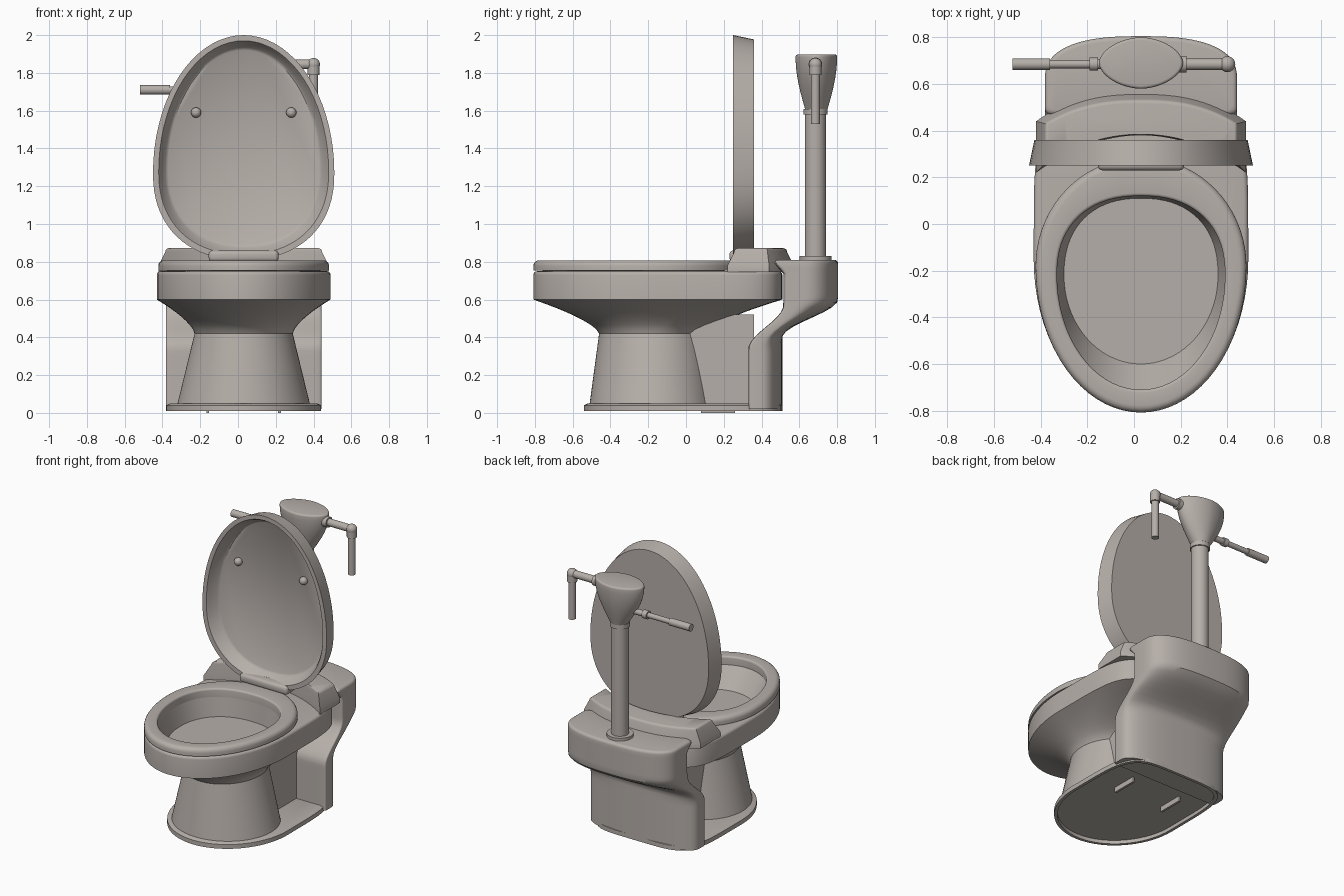
import bpy, bmesh, math
from mathutils import Vector

cube = bpy.data.objects.get("Cube")
if cube:
    bpy.data.objects.remove(cube)

CENTRE = 0.03       # x of the centre line
POINTS = 72         # points per outline
PIPE_Y = 0.685      # depth of the flush fittings

ceramic = bpy.data.materials.new("warm_grey_ceramic")
ceramic.use_nodes = True
ceramic.diffuse_color = (0.47, 0.43, 0.4, 1)
shader = ceramic.node_tree.nodes["Principled BSDF"]
shader.inputs["Base Color"].default_value = ceramic.diffuse_color


def finish(name, bm):
    bmesh.ops.recalc_face_normals(bm, faces=bm.faces)
    mesh = bpy.data.meshes.new(name)
    bm.to_mesh(mesh)
    bm.free()
    mesh.materials.append(ceramic)
    part = bpy.data.objects.new(name, mesh)
    bpy.context.collection.objects.link(part)
    bpy.ops.object.select_all(action="DESELECT")
    part.select_set(True)
    bpy.context.view_layer.objects.active = part
    bpy.ops.object.shade_smooth_by_angle(angle=math.radians(35))


# Outline helpers: every outline is a list of points at one height
def egg(width, front, mid, back, height, square_front=2, square_back=2):
    """Half width, front end, widest point and back end of a rounded outline."""
    outline = []
    for i in range(POINTS):
        angle = math.tau * i / POINTS
        c, s = math.cos(angle), math.sin(angle)
        power = 2 / (square_back if s >= 0 else square_front)
        reach = back - mid if s >= 0 else mid - front
        x = math.copysign(abs(c) ** power, c)
        y = math.copysign(abs(s) ** power, s)
        outline.append(Vector((CENTRE + width * x, mid + reach * y, height)))
    return outline


def at(outline, height):
    return [Vector((p.x, p.y, height)) for p in outline]


def inset(outline, distance, rise=0):
    low = min(p.y for p in outline)
    high = max(p.y for p in outline)
    width = max(p.x for p in outline) - CENTRE
    middle, depth = (low + high) / 2, (high - low) / 2
    sx, sy = 1 - distance / width, 1 - distance / depth
    return [Vector((CENTRE + (p.x - CENTRE) * sx, middle + (p.y - middle) * sy, p.z + rise))
            for p in outline]


def rounded(outline, radius, side=1, steps=4):
    """Outlines that roll an edge over, inwards or outwards."""
    angles = [math.pi / 2 * i / steps for i in range(steps + 1)]
    return [inset(outline, side * radius * (1 - math.cos(a)), radius * math.sin(a))
            for a in angles]


def blend(a, b, amount, height):
    return at([p.lerp(q, amount) for p, q in zip(a, b)], height)


def smooth(low, high, value):
    t = min(max((value - low) / (high - low), 0), 1)
    return t * t * (3 - 2 * t)


# Solid helpers
def loft(name, outlines, upright=False, loop=False):
    bm = bmesh.new()
    rows = [[bm.verts.new((p.x, p.z, p.y) if upright else p) for p in outline]
            for outline in outlines]
    pairs = list(zip(rows, rows[1:]))
    if loop:
        pairs.append((rows[-1], rows[0]))
    else:
        bm.faces.new(rows[0])
        bm.faces.new(rows[-1])
    for a, b in pairs:
        for i in range(len(a)):
            bm.faces.new((a[i - 1], a[i], b[i], b[i - 1]))
    finish(name, bm)


def box(name, centre, size, bevel=0):
    bm = bmesh.new()
    bmesh.ops.create_cube(bm, size=1)
    bmesh.ops.scale(bm, vec=size, verts=bm.verts)
    bmesh.ops.translate(bm, vec=centre, verts=bm.verts)
    if bevel:
        bmesh.ops.bevel(bm, geom=bm.edges[:], offset=bevel, segments=3,
                        profile=0.5, affect="EDGES")
    finish(name, bm)


def rod(name, start, direction, sections):
    """Stack cylinders, given as (length, radius), along a direction."""
    bm = bmesh.new()
    place, axis = Vector(start), Vector(direction)
    turn = axis.to_track_quat("Z", "Y").to_matrix().to_4x4()
    for length, radius in sections:
        made = bmesh.ops.create_cone(bm, cap_ends=True, segments=32, depth=length,
                                     radius1=radius, radius2=radius, matrix=turn)
        bmesh.ops.translate(bm, vec=place + axis * length / 2, verts=made["verts"])
        place += axis * length
    finish(name, bm)


def ball(name, centre, radius):
    bm = bmesh.new()
    bmesh.ops.create_uvsphere(bm, u_segments=24, v_segments=16, radius=radius)
    bmesh.ops.translate(bm, vec=centre, verts=bm.verts)
    finish(name, bm)


# Base plate, recessed underneath, with two ribs inside
plate = egg(width=0.41, front=-0.54, mid=-0.08, back=0.51, height=0.01, square_back=5)
loft("base_plate", [inset(plate, 0.02, 0.025), inset(plate, 0.02), plate,
                    at(plate, 0.04), inset(plate, 0.02, 0.04)])
for side, sign in (("left", 1), ("right", -1)):
    box(side + "_underside_rib", (CENTRE + sign * 0.19, 0.17, 0.02), (0.015, 0.18, 0.04))

# Pedestal and the web that ties it to the rear column
foot = egg(width=0.35, front=-0.51, mid=-0.17, back=0.155, height=0.05)
neck = egg(width=0.26, front=-0.46, mid=-0.17, back=0.11, height=0.42)
loft("pedestal", [foot, neck])
box("pedestal_web", (CENTRE, 0.18, 0.28), (0.38, 0.36, 0.48))

# Bowl: flared underside, upright band, rim and basin in one skin
band = egg(width=0.46, front=-0.808, mid=-0.15, back=0.51, height=0.6, square_back=5)
hole = egg(width=0.36, front=-0.71, mid=-0.22, back=0.12, height=0.75, square_back=2.3)
floor = egg(width=0.33, front=-0.6, mid=-0.22, back=0.11, height=0.62, square_back=2.3)
flare = [blend(neck, band, (i / 8) ** 1.5, 0.42 + 0.18 * i / 8) for i in range(9)]
loft("bowl", flare + rounded(at(band, 0.73), 0.02) + [hole, floor])

# Seat ring
seat = egg(width=0.452, front=-0.808, mid=-0.18, back=0.285, height=0.755)
inner_edge = rounded(at(hole, 0.795), 0.013, side=-1)
loft("seat", [seat] + rounded(at(seat, 0.778), 0.03) + inner_edge[::-1] + [hole], loop=True)

# Rear column flaring out into the tank
column = []
for i in range(31):
    z = 0.02 + 0.77 * i / 30
    front = 0.33 + 0.185 * smooth(0.34, 0.57, z) - 0.05 * smooth(0.74, 0.79, z)
    back = 0.51 + 0.295 * smooth(0.4, 0.6, z)
    column.append(egg(width=0.412, front=front, mid=max(back - 0.19, front + 0.06),
                      back=back, height=z, square_front=16, square_back=2.6))
loft("tank_column", column[:-1] + rounded(column[-1], 0.02))

# Crescent hinge deck that wraps the back of the seat
spread = [2 * i / 35 - 1 for i in range(36)]
rear_arc = [Vector((CENTRE + 0.45 * t, 0.57 - 0.13 * abs(t) ** 2.5, 0.745)) for t in spread]
front_arc = [Vector((CENTRE + 0.45 * t, 0.38 - 0.16 * t * t, 0.745)) for t in spread]
deck = rear_arc + front_arc[::-1]
loft("hinge_deck", [deck, at(deck, 0.78)] + rounded(inset(deck, 0.035, 0.107), 0.02))
box("lid_hinge", (CENTRE, 0.28, 0.83), (0.37, 0.1, 0.06), bevel=0.02)

# Raised lid, hollow on the front
lid = egg(width=0.48, front=0.81, mid=1.27, back=2, height=0.25, square_front=2.25)
loft("lid", [inset(lid, 0.023, 0.11), lid, inset(lid, 0.03), inset(lid, 0.04, 0.015),
             inset(lid, 0.065, 0.07), inset(lid, 0.08, 0.08)], upright=True)
for side, sign in (("left", 1), ("right", -1)):
    ball(side + "_lid_bumper", (CENTRE + sign * 0.252, 0.32, 1.59), 0.027)

# Flush pipe with its flange and collar
rod("flush_pipe", (CENTRE, PIPE_Y, 0.8), (0, 0, 1),
    [(0.03, 0.085), (0.75, 0.056), (0.03, 0.064), (0.03, 0.056)])

# Valve head: a lens-shaped cup that swells towards its top
stem = egg(width=0.06, front=0.63, mid=0.69, back=0.75, height=1.61)
crown = egg(width=0.18, front=0.58, mid=0.69, back=0.8, height=1.885,
            square_front=1.8, square_back=1.8)
cup = [blend(stem, crown, math.sin(math.pi / 2 * i / 10), 1.61 + 0.275 * i / 10)
       for i in range(10)]
loft("valve_head", cup + rounded(crown, 0.013))

# Outlet arm, elbow and drop pipe
rod("outlet_arm", (0.15, PIPE_Y, 1.845), (1, 0, 0),
    [(0.04, 0.024), (0.035, 0.036), (0.175, 0.025)])
ball("outlet_elbow", (0.4, PIPE_Y, 1.845), 0.034)
rod("outlet_drop", (0.4, PIPE_Y, 1.85), (0, 0, -1), [(0.06, 0.032), (0.26, 0.024)])

# Flush handle
rod("flush_handle", (-0.08, PIPE_Y, 1.71), (-1, 0, 0),
    [(0.075, 0.02), (0.035, 0.028), (0.17, 0.018), (0.16, 0.025)])
